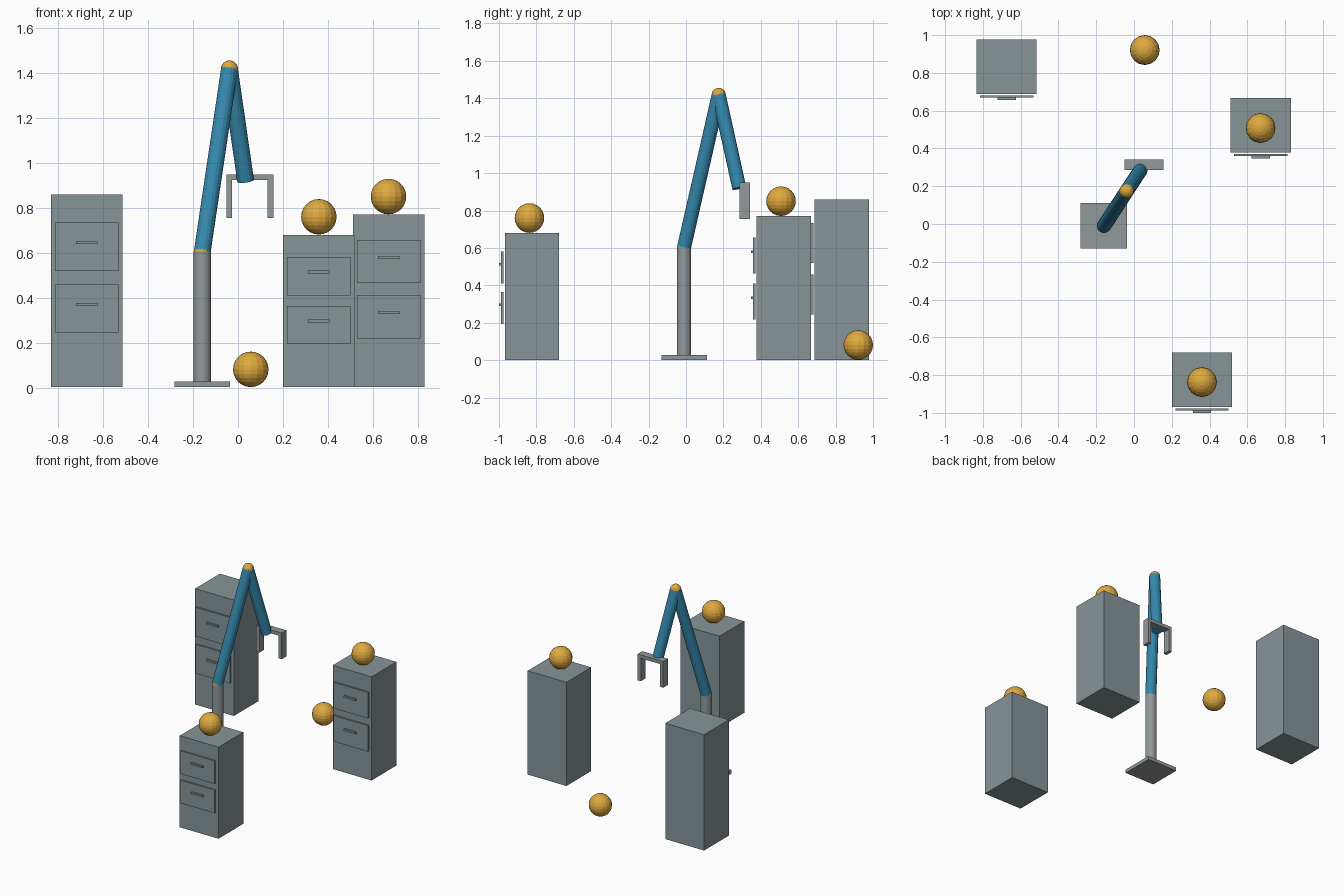
import bpy
from mathutils import Vector

if "Cube" in bpy.data.objects:
    bpy.data.objects.remove(bpy.data.objects["Cube"])


def material(name, rgb):
    m = bpy.data.materials.new(name)
    m.diffuse_color = (*rgb, 1)
    m.use_nodes = True
    m.node_tree.nodes["Principled BSDF"].inputs["Base Color"].default_value = m.diffuse_color
    return m


CABINET = material("cabinet_grey", (0.245, 0.30, 0.315))
METAL = material("metal_grey", (0.29, 0.32, 0.33))
BLUE = material("arm_blue", (0.035, 0.25, 0.42))
GOLD = material("ball_gold", (0.74, 0.40, 0.05))


def finish(name, mat):
    ob = bpy.context.object
    ob.name = name
    ob.data.materials.append(mat)
    return ob


def box(name, mat, x0, x1, y0, y1, z0, z1):
    bpy.ops.mesh.primitive_cube_add(
        size=1, location=((x0 + x1) / 2, (y0 + y1) / 2, (z0 + z1) / 2))
    ob = finish(name, mat)
    ob.scale = (x1 - x0, y1 - y0, z1 - z0)
    return ob


def ball(name, centre, radius):
    bpy.ops.mesh.primitive_uv_sphere_add(
        segments=16, ring_count=12, radius=radius, location=centre)
    return finish(name, GOLD)


def rod(name, mat, start, end, radius):
    a, b = Vector(start), Vector(end)
    bpy.ops.mesh.primitive_cylinder_add(
        vertices=16, radius=radius, depth=(b - a).length, location=(a + b) / 2)
    ob = finish(name, mat)
    ob.rotation_euler = (b - a).to_track_quat('Z', 'Y').to_euler()
    return ob


def cabinet(name, cx, front, height):
    box(name + "_body", CABINET, cx - 0.159, cx + 0.159,
        front, front + 0.29, 0.002, height)
    # two drawer fronts, each with a bar handle
    for label, centre in (("upper", 0.728 * height), ("lower", 0.409 * height)):
        half = 0.125 * height
        box(f"{name}_{label}_drawer", CABINET, cx - 0.141, cx + 0.141,
            front - 0.019, front - 0.007, centre - half, centre + half)
        box(f"{name}_{label}_handle", CABINET, cx - 0.048, cx + 0.048,
            front - 0.031, front - 0.019, centre + 0.012, centre + 0.025)


# Cabinets
cabinet("tall_cabinet", -0.674, 0.688, 0.86)
cabinet("short_cabinet", 0.36, -0.969, 0.68)
cabinet("middle_cabinet", 0.671, 0.378, 0.77)

# Loose balls
ball("short_cabinet_ball", (0.36, -0.837, 0.76), 0.079)
ball("middle_cabinet_ball", (0.67, 0.508, 0.85), 0.079)
ball("floor_ball", (0.057, 0.921, 0.081), 0.079)

# Robot arm
SHOULDER = (-0.159, -0.01, 0.605)
ELBOW = (-0.038, 0.175, 1.418)
WRIST = (0.034, 0.285, 0.92)
R = 0.038
box("arm_base", METAL, -0.282, -0.036, -0.131, 0.112, 0.002, 0.028)
rod("arm_post", METAL, (-0.159, -0.01, 0.028), SHOULDER, R)
ball("shoulder_joint", SHOULDER, R)
rod("upper_arm", BLUE, SHOULDER, ELBOW, R)
ball("elbow_joint", ELBOW, R)
rod("forearm", BLUE, ELBOW, WRIST, R)

# Gripper
box("gripper_palm", METAL, -0.051, 0.157, 0.286, 0.341, 0.924, 0.949)
for side in (-1, 1):
    x = 0.053 + side * 0.0915
    box("gripper_finger", METAL, x - 0.0125, x + 0.0125, 0.286, 0.341, 0.755, 0.924)
